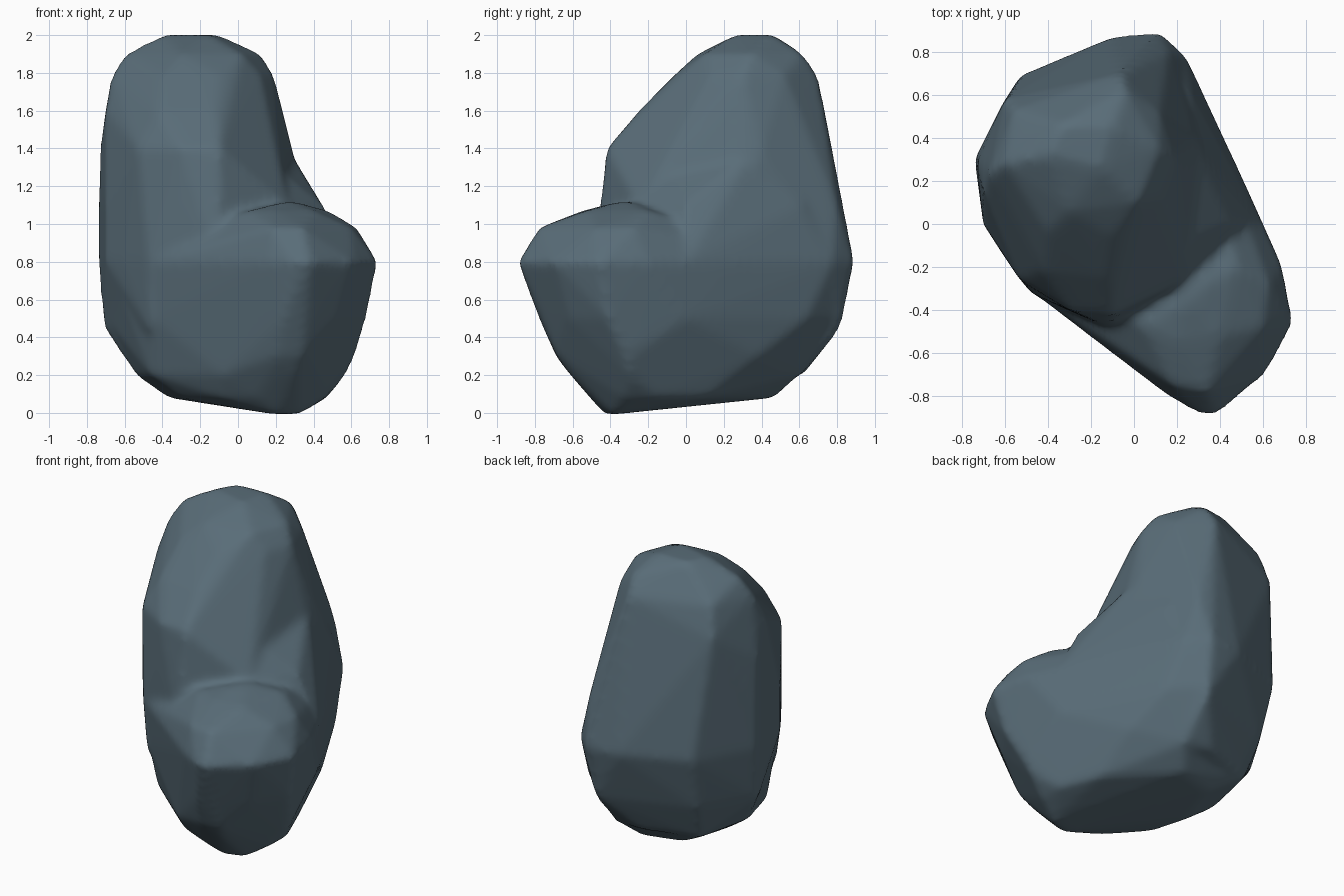
import bpy
import bmesh

default_cube = bpy.data.objects.get("Cube")
if default_cube:
    bpy.data.objects.remove(default_cube, do_unlink=True)


def make_material(name, colour):
    material = bpy.data.materials.new(name)
    material.use_nodes = True
    material.diffuse_color = colour
    shader = material.node_tree.nodes["Principled BSDF"]
    shader.inputs["Base Color"].default_value = colour
    shader.inputs["Roughness"].default_value = .8
    return material


def make_lump(name, sections):
    """Wrap a convex skin around horizontal sections given as height: outline."""
    mesh = bpy.data.meshes.new(name)
    bm = bmesh.new()
    for height, outline in sections.items():
        for x, y in outline:
            bm.verts.new((x, y, height))
    hull = bmesh.ops.convex_hull(bm, input=bm.verts[:])
    spare = set(hull["geom_interior"]) | set(hull["geom_unused"])
    spare = [item for item in spare if isinstance(item, bmesh.types.BMVert)]
    bmesh.ops.delete(bm, geom=spare, context="VERTS")
    bmesh.ops.recalc_face_normals(bm, faces=bm.faces[:])
    bm.to_mesh(mesh)
    bm.free()
    lump = bpy.data.objects.new(name, mesh)
    bpy.context.collection.objects.link(lump)
    return lump


def apply_modifier(target, kind, **settings):
    modifier = target.modifiers.new(kind.title(), kind)
    for key, value in settings.items():
        setattr(modifier, key, value)
    bpy.ops.object.modifier_apply(modifier=modifier.name)


# Tall leaning back of the boulder
rock = make_lump("boulder", {
    2: [(-.4, .32), (-.15, .26), (-.1, .46), (-.33, .46)],
    1.9: [(-.6, .28), (-.3, .06), (.02, .1), (.12, .35), (-.04, .62),
          (-.5, .42)],
    1.79: [(-.67, .24), (-.56, .53), (-.06, .7), (.12, .52), (.19, .3),
           (.12, .12), (-.1, -.06), (-.4, -.04)],
    1.6: [(-.7, .15), (-.6, .58), (-.02, .71), (-.42, -.22), (-.12, -.25),
          (.1, -.02)],
    1.4: [(-.73, .28), (-.53, -.26), (-.3, -.4), (-.1, -.42), (.06, -.22),
          (.28, .4), (.1, .69), (-.05, .74)],
    1.1: [(-.74, .3), (-.7, 0), (-.61, -.14), (-.47, -.31), (-.33, -.39),
          (-.07, -.43), (.26, -.25), (.36, .3), (.16, .8), (-.1, .8)],
    .8: [(-.74, .3), (-.7, 0), (-.61, -.14), (-.48, -.32), (-.1, -.49),
         (.24, .78), (.12, .89), (-.1, .87), (-.53, .69)],
    .45: [(-.71, .25), (-.47, -.29), (.1, .82), (-.5, .6)],
    .2: [(-.54, .1), (-.45, .5), (-.1, .62), (.1, .6)],
})

# Flank spreading from the tall back down to the base
flank = make_lump("boulder_flank", {
    1.38: [(.28, .35), (.1, -.15), (.1, .5)],
    1.1: [(.45, 0), (.42, .2), (.3, -.2), (.26, .62)],
    .8: [(.6, 0), (.51, .2), (.33, .57), (.25, .76), (0, 0)],
})

# Broad base reaching forward into a foot with a sloping shelf
foot = make_lump("boulder_foot", {
    1.12: [(.3, -.3), (.25, -.35)],
    1.07: [(.48, -.2), (.05, -.48), (.2, -.55), (.4, -.52)],
    .98: [(.63, -.28), (.18, -.75), (.34, -.78), (.04, -.58), (.6, -.48)],
    .8: [(-.69, 0), (-.47, -.32), (0, -.67), (.16, -.8), (.3, -.88),
         (.38, -.89), (.61, -.7), (.74, -.46), (.69, -.2), (.6, 0),
         (.51, .2), (.32, .6), (.24, .78), (.1, .86), (-.52, .68)],
    .5: [(-.7, .2), (-.45, -.3), (.05, -.64), (.24, -.78), (.4, -.73),
         (.53, -.62), (.68, -.41), (.59, 0), (.48, .22), (.28, .64),
         (.1, .82), (-.5, .6)],
    .3: [(.2, -.69), (.34, -.68), (.36, .38), (.62, -.3)],
    .2: [(-.54, .1), (-.46, -.2), (-.45, .5), (.1, .6), (.57, -.3),
         (.3, -.61), (.18, -.61), (-.08, -.52)],
    .08: [(-.37, .05), (-.3, -.2), (-.1, -.42), (.1, -.5), (-.25, .4),
          (0, .47), (.18, .28), (.37, .1), (.47, -.15), (.46, -.33)],
    -.01: [(.2, -.43), (.32, -.39)],
})

# Fuse the lumps and wear down the edges
bpy.ops.object.select_all(action="DESELECT")
bpy.context.view_layer.objects.active = rock
rock.select_set(True)
for lump in (flank, foot):
    apply_modifier(rock, "BOOLEAN", operation="UNION", solver="EXACT", object=lump)
    bpy.data.objects.remove(lump, do_unlink=True)
apply_modifier(rock, "REMESH", mode="VOXEL", voxel_size=.025)
apply_modifier(rock, "SMOOTH", factor=.5, iterations=8)

# Plain slate colour, smooth shading
rock.data.materials.clear()
rock.data.materials.append(make_material("slate_blue_stone", (.1, .152, .188, 1)))
for face in rock.data.polygons:
    face.material_index = 0
    face.use_smooth = True
